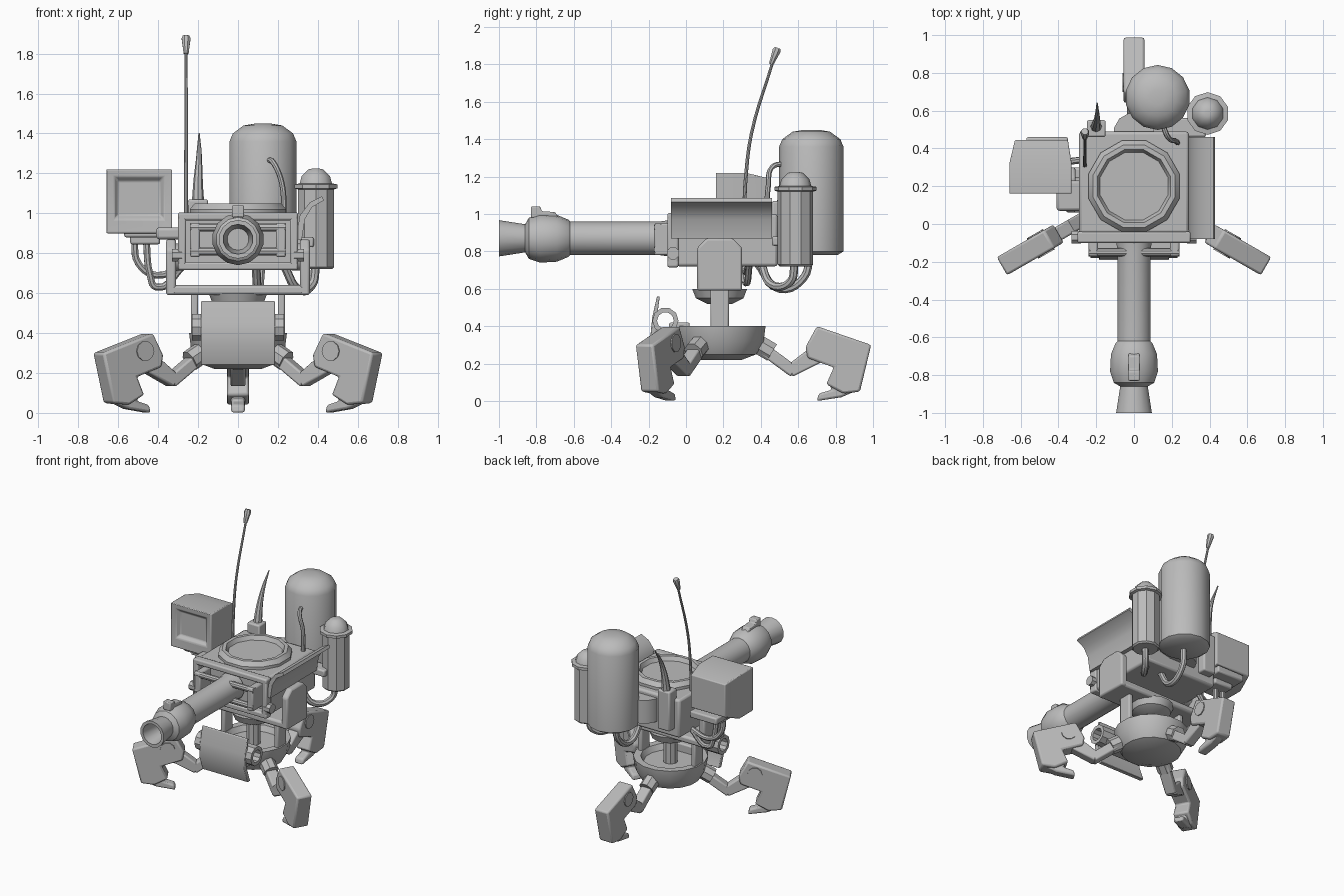
import bpy, bmesh, math
from mathutils import Vector

cube = bpy.data.objects.get("Cube")
if cube:
    bpy.data.objects.remove(cube)

grey = bpy.data.materials.new("plain_grey")
grey.use_nodes = True
grey.diffuse_color = (0.5, 0.5, 0.5, 1)
grey.node_tree.nodes["Principled BSDF"].inputs["Base Color"].default_value = (0.5, 0.5, 0.5, 1)
parts = []


def add(name, data):
    ob = bpy.data.objects.new(name, data)
    bpy.context.collection.objects.link(ob)
    data.materials.append(grey)
    parts.append(ob)
    return ob


def finish(name, bm, bevel=0):
    bmesh.ops.remove_doubles(bm, verts=bm.verts, dist=0.0005)
    bmesh.ops.recalc_face_normals(bm, faces=bm.faces)
    me = bpy.data.meshes.new(name)
    bm.to_mesh(me)
    bm.free()
    ob = add(name, me)
    if bevel:
        mod = ob.modifiers.new("Bevel", 'BEVEL')
        mod.width, mod.segments = bevel, 2
    return ob


def extrude(name, pts, axis, lo, hi, bevel=0):
    """Closed outline in (y, z) pushed along x, or in (x, z) pushed along y."""
    bm = bmesh.new()
    def put(a, b, t):
        return bm.verts.new((t, a, b) if axis == 'x' else (a, t, b))
    one = [put(a, b, lo) for a, b in pts]
    two = [put(a, b, hi) for a, b in pts]
    bm.faces.new(one)
    bm.faces.new(two)
    for i in range(len(pts)):
        j = (i + 1) % len(pts)
        bm.faces.new((one[i], one[j], two[j], two[i]))
    return finish(name, bm, bevel)


def box(name, x, y, z, bevel=0.01):
    pts = [(y[0], z[0]), (y[1], z[0]), (y[1], z[1]), (y[0], z[1])]
    return extrude(name, pts, 'x', x[0], x[1], bevel)


def lathe(name, profile, origin, axis=(0, 0, 1), n=12, hollow=False):
    """Spin (radius, height) points round an axis; hollow joins last to first."""
    bm = bmesh.new()
    turn = Vector((0, 0, 1)).rotation_difference(Vector(axis))
    rings = []
    for r, h in profile:
        angles = [2 * math.pi * (i + 0.5) / n for i in range(n)]
        rings.append([bm.verts.new(Vector(origin) + turn @ Vector(
            (r * math.cos(a), r * math.sin(a), h))) for a in angles])
    pairs = list(zip(rings, rings[1:]))
    if hollow:
        pairs.append((rings[-1], rings[0]))
    else:
        bm.faces.new(rings[0])
        bm.faces.new(rings[-1])
    for p, q in pairs:
        for i in range(n):
            j = (i + 1) % n
            bm.faces.new((p[i], p[j], q[j], q[i]))
    return finish(name, bm)


def rod(name, a, b, r, n=10):
    d = Vector(b) - Vector(a)
    return lathe(name, [(r, 0), (r, d.length)], a, d, n)


def tube(name, pts, r, taper=1.0):
    cu = bpy.data.curves.new(name, 'CURVE')
    cu.dimensions, cu.bevel_depth, cu.bevel_resolution = '3D', r, 2
    cu.use_fill_caps, cu.resolution_u = True, 5
    sp = cu.splines.new('BEZIER')
    sp.bezier_points.add(len(pts) - 1)
    for i, (bp, p) in enumerate(zip(sp.bezier_points, pts)):
        bp.co = p
        bp.handle_left_type = bp.handle_right_type = 'AUTO'
        bp.radius = 1 + (taper - 1) * i / (len(pts) - 1)
    tmp = bpy.data.objects.new(name, cu)
    bpy.context.collection.objects.link(tmp)
    me = bpy.data.meshes.new_from_object(tmp.evaluated_get(bpy.context.evaluated_depsgraph_get()))
    bpy.data.objects.remove(tmp)
    me.name = name
    me.materials.clear()
    return add(name, me)


# Dished base with pillar, side struts and turntable
lathe("base_dish", [(0.12, 0.22), (0.2, 0.25), (0.24, 0.32), (0.25, 0.4), (0.2, 0.4), (0.18, 0.36)],
      (0, 0.18, 0), n=16)
rod("pillar", (0, 0.18, 0.35), (0, 0.18, 0.58), 0.05)
lathe("turntable", [(0.07, 0.52), (0.13, 0.55), (0.15, 0.6)], (0, 0.18, 0), n=16)
for s in (-1, 1):
    box("side_strut", sorted((s * 0.2, s * 0.235)), (0.13, 0.23), (0.36, 0.6))

# Three clawed legs, drawn pointing backwards and turned about the base
foot = [(0.47, 0.23), (0.46, 0.29), (0.52, 0.4), (0.81, 0.3), (0.75, 0.05), (0.66, 0.04),
        (0.57, 0.09), (0.61, 0.18)]
claw = [(0.69, 0.1), (0.72, 0.05), (0.65, 0.02), (0.52, 0), (0.53, 0.04), (0.6, 0.06), (0.58, 0.1)]
for turn in (0, 120, -120):
    leg = [
        extrude("leg_foot", foot, 'x', -0.055, 0.055, 0.012),
        extrude("leg_claw", claw, 'x', -0.035, 0.035, 0.012),
        rod("leg_knuckle", (-0.062, 0.57, 0.31), (0.062, 0.57, 0.31), 0.05),
        rod("leg_hip", (0, 0.17, 0.325), (0, 0.28, 0.26), 0.055, 8),
        extrude("leg_upper", [(0.23, 0.32), (0.19, 0.27), (0.38, 0.13), (0.42, 0.18)],
                'x', -0.038, 0.038, 0.01),
        extrude("leg_lower", [(0.36, 0.19), (0.39, 0.13), (0.55, 0.21), (0.49, 0.29)],
                'x', -0.038, 0.038, 0.01)]
    for ob in leg:
        ob.location.y = 0.18
        ob.rotation_euler.z = math.radians(turn)

# Front shield on its hinge roll
extrude("shield", [(-0.155, 0.56), (-0.18, 0.45), (-0.19, 0.35), (-0.15, 0.24), (-0.12, 0.24),
                   (-0.16, 0.35), (-0.155, 0.45), (-0.14, 0.56)], 'x', -0.185, 0.185, 0.005)
lathe("hinge_roll", [(0.07, -0.23), (0.07, 0.23), (0.045, 0.23), (0.045, -0.23)],
      (0, -0.11, 0.43), (1, 0, 0), 10, True)
box("hinge_mount", (-0.12, 0.12), (-0.09, 0.02), (0.3, 0.42))

# Yoke that carries the body
box("yoke_bar", (-0.36, 0.36), (0.06, 0.3), (0.59, 0.64), 0.015)
for s in (-1, 1):
    extrude("yoke_arm", [(0.06, 0.59), (0.3, 0.59), (0.3, 0.82), (0.25, 0.87), (0.11, 0.87), (0.06, 0.82)],
            'x', *sorted((s * 0.31, s * 0.36)), 0.012)
    rod("yoke_pivot", (s * 0.27, 0.18, 0.78), (s * 0.33, 0.18, 0.78), 0.07, 12)

# Body, front frame and top ring
box("body", (-0.29, 0.29), (-0.05, 0.49), (0.72, 1.0), 0.015)
for z in (0.735, 0.985):
    box("frame_rail", (-0.3, 0.3), (-0.1, -0.04), (z - 0.02, z + 0.02))
for s in (-1, 1):
    box("frame_post", sorted((s * 0.26, s * 0.3)), (-0.1, -0.04), (0.72, 1.0))
    box("mount_post", sorted((s * 0.19, s * 0.24)), (-0.17, -0.04), (0.78, 0.95))
    rod("frame_peg", (s * 0.28, -0.07, 0.79), (s * 0.33, -0.07, 0.79), 0.035, 8)
for z in (0.81, 0.93):
    rod("mount_rod", (-0.24, -0.15, z), (0.24, -0.15, z), 0.022)
lathe("top_ring", [(0.25, 0.99), (0.25, 1.02), (0.225, 1.05), (0.2, 1.05), (0.185, 1.02)], (0, 0.2, 0))
lathe("rear_drum", [(0.11, 0.8), (0.11, 0.97)], (0, 0.48, 0))

# Gun along -y with flared, hollow muzzle
lathe("gun_barrel", [(0.065, 0), (0.065, 0.06), (0.1, 0.07), (0.09, 0.14), (0.09, 0.62), (0.1, 0.63),
                     (0.125, 0.69), (0.13, 0.78), (0.11, 0.84), (0.075, 0.86), (0.097, 1.0),
                     (0.075, 1.0), (0.055, 0.85)],
      (0, 0, 0.87), (0, -1, 0), 14)
extrude("gun_sight", [(-0.83, 0.98), (-0.68, 0.98), (-0.7, 1.01), (-0.77, 1.015), (-0.78, 1.04), (-0.83, 1.04)],
        'x', -0.03, 0.03, 0.006)

# Curved fender on the left side
extrude("fender", [(0.29, 0.87), (0.32, 0.87), (0.335, 0.97), (0.37, 1.03), (0.43, 1.065), (0.42, 1.085),
                   (0.36, 1.055), (0.31, 0.99)], 'y', -0.08, 0.46)

# Monitor with an inset screen, narrowing to the back
bm = bmesh.new()
def outline(y, x0, x1, z0, z1):
    return [bm.verts.new((x, y, z)) for x, z in ((x0, z0), (x1, z0), (x1, z1), (x0, z1))]
loops = [outline(0.19, -0.6, -0.39, 0.99, 1.16), outline(0.165, -0.62, -0.37, 0.97, 1.185),
         outline(0.16, -0.66, -0.33, 0.9, 1.22), outline(0.32, -0.66, -0.33, 0.9, 1.22),
         outline(0.445, -0.63, -0.35, 0.95, 1.19)]
bm.faces.new(loops[0])
bm.faces.new(loops[-1])
for p, q in zip(loops, loops[1:]):
    for i in range(4):
        j = (i + 1) % 4
        bm.faces.new((p[i], p[j], q[j], q[i]))
finish("monitor", bm, 0.006)
box("monitor_base", (-0.57, -0.35), (0.18, 0.46), (0.88, 0.93))
box("monitor_neck", (-0.54, -0.39), (0.22, 0.38), (0.845, 0.9))
box("monitor_arm", (-0.41, -0.27), (0.07, 0.23), (0.87, 0.93), 0.015)

# Large and small tanks behind
lathe("large_tank", [(0.14, 0.78), (0.172, 0.8), (0.172, 1.36), (0.155, 1.4), (0.1, 1.44), (0.04, 1.45)],
      (0.125, 0.67, 0), n=14)
lathe("small_tank", [(0.085, 0.72), (0.095, 0.73), (0.095, 1.12), (0.113, 1.125), (0.113, 1.145),
                     (0.085, 1.15), (0.075, 1.185), (0.04, 1.22), (0.015, 1.225)], (0.39, 0.585, 0), n=10)
box("tank_bracket", (0.05, 0.38), (0.46, 0.56), (0.83, 0.88))

# Hoses
tube("top_hose", [(0.15, 0.53, 1.27), (0.18, 0.46, 1.25), (0.22, 0.44, 1.15), (0.23, 0.43, 0.99)], 0.014)
tube("large_tank_hose", [(0.12, 0.66, 0.8), (0.11, 0.63, 0.66), (0.1, 0.5, 0.6), (0.09, 0.38, 0.74)], 0.022)
tube("small_tank_hose", [(0.39, 0.58, 0.74), (0.37, 0.56, 0.64), (0.3, 0.46, 0.62), (0.23, 0.4, 0.74)], 0.022)
for x, z in ((-0.52, 0.7), (-0.46, 0.64)):
    tube("monitor_hose", [(x, 0.3, 0.87), (x + 0.02, 0.31, z + 0.05), (-0.41, 0.32, z - 0.01),
                          (-0.27, 0.34, 0.74)], 0.018)

# Horn and whip aerial
tube("horn", [(-0.2, 0.49, 0.8), (-0.2, 0.51, 1.0), (-0.2, 0.53, 1.15), (-0.195, 0.57, 1.29),
              (-0.195, 0.64, 1.4)], 0.045, 0.08)
box("horn_socket", (-0.25, -0.15), (0.46, 0.55), (0.78, 1.07))
tube("aerial", [(-0.26, 0.31, 0.98), (-0.26, 0.32, 1.2), (-0.26, 0.35, 1.43), (-0.26, 0.46, 1.8)], 0.011, 0.7)
lathe("aerial_tip", [(0.013, 0), (0.024, 0.08), (0.018, 0.095)], (-0.26, 0.455, 1.8), (0, 0.4, 1), 8)

# Shading: smooth curves, crisp edges
bpy.ops.object.select_all(action='DESELECT')
for ob in parts:
    ob.select_set(True)
bpy.context.view_layer.objects.active = parts[0]
bpy.ops.object.shade_smooth_by_angle(angle=math.radians(35))
